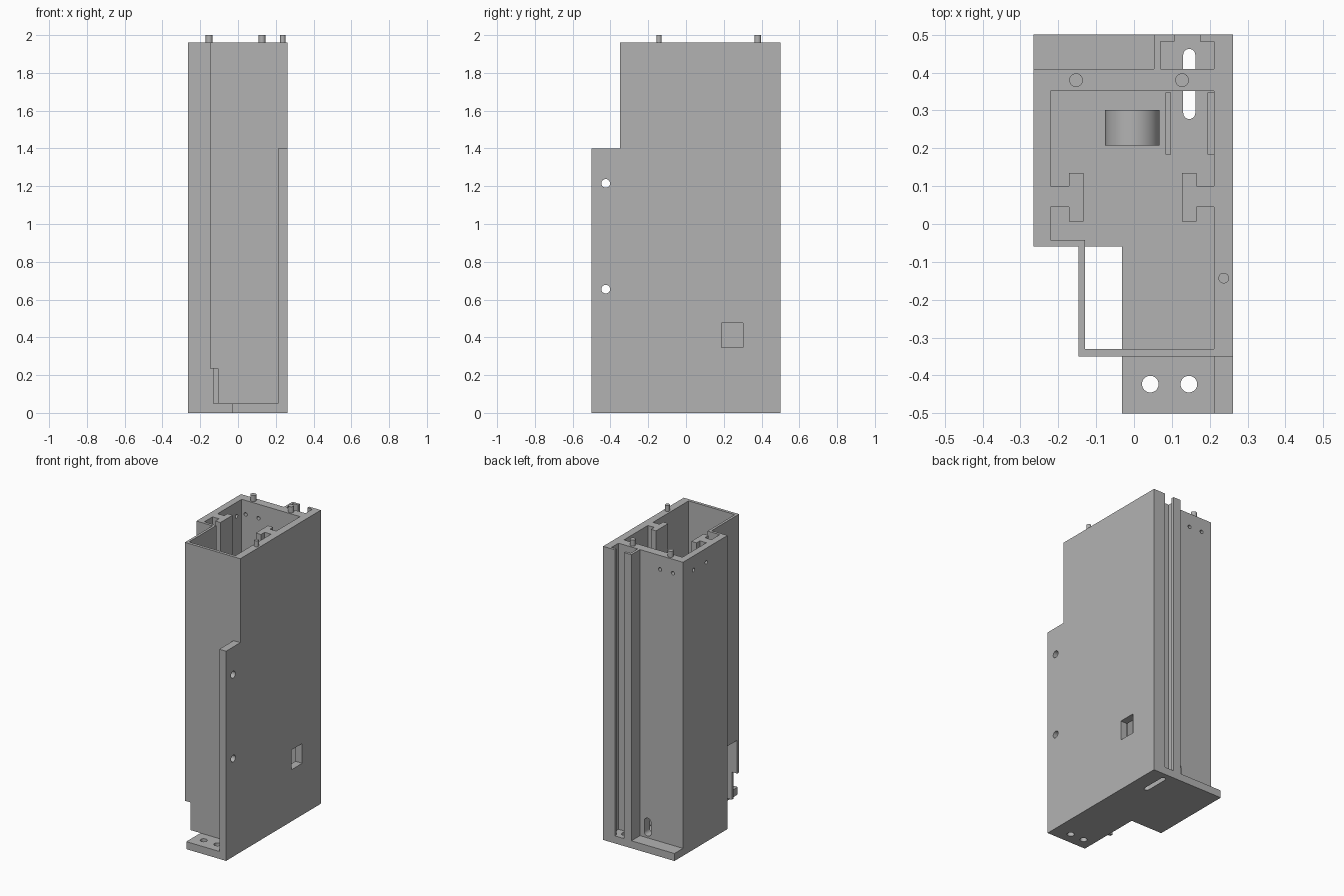
import bpy, bmesh, math
from mathutils import Matrix

old = bpy.data.objects.get("Cube")
if old:
    bpy.data.objects.remove(old, do_unlink=True)

grey = bpy.data.materials.new("plain_grey")
grey.use_nodes = True
COLOUR = (0.45, 0.45, 0.45, 1)
grey.diffuse_color = COLOUR
grey.node_tree.nodes["Principled BSDF"].inputs["Base Color"].default_value = COLOUR

FLOOR, TOP = 0.05, 1.96


def finish(name, bm):
    bmesh.ops.recalc_face_normals(bm, faces=bm.faces)
    mesh = bpy.data.meshes.new(name)
    bm.to_mesh(mesh)
    bm.free()
    mesh.materials.append(grey)
    ob = bpy.data.objects.new(name, mesh)
    bpy.context.collection.objects.link(ob)
    return ob


def prism(name, outline, z0, z1):
    bm = bmesh.new()
    face = bm.faces.new([bm.verts.new((x, y, z0)) for x, y in outline])
    up = bmesh.ops.extrude_face_region(bm, geom=[face])["geom"]
    bmesh.ops.translate(bm, vec=(0, 0, z1 - z0),
                        verts=[v for v in up if isinstance(v, bmesh.types.BMVert)])
    return finish(name, bm)


def box(name, x0, x1, y0, y1, z0, z1):
    return prism(name, [(x0, y0), (x1, y0), (x1, y1), (x0, y1)], z0, z1)


def rod(name, centre, radius, length, axis="Z"):
    bm = bmesh.new()
    bmesh.ops.create_cone(bm, cap_ends=True, segments=32, radius1=radius,
                          radius2=radius, depth=length)
    turn = {"X": Matrix.Rotation(math.pi / 2, 4, "Y"),
            "Y": Matrix.Rotation(math.pi / 2, 4, "X"), "Z": Matrix()}[axis]
    bm.transform(Matrix.Translation(centre) @ turn)
    return finish(name, bm)


def slot_outline(length, radius):
    """Rounded slot, long along the second coordinate."""
    half = length / 2 - radius
    pts = []
    for side in (1, -1):
        for i in range(13):
            a = math.pi * i / 12
            pts.append((side * radius * math.cos(a), side * (half + radius * math.sin(a))))
    return pts


def select(ob):
    bpy.ops.object.select_all(action="DESELECT")
    bpy.context.view_layer.objects.active = ob
    ob.select_set(True)


def combine(target, tool, operation):
    tool.hide_render = True
    mod = target.modifiers.new(operation.lower(), "BOOLEAN")
    mod.operation, mod.solver, mod.object = operation, "EXACT", tool
    select(target)
    bpy.ops.object.modifier_apply(modifier=mod.name)
    bpy.data.objects.remove(tool, do_unlink=True)


# Tall shell with the open C-shaped rail on its back
housing = prism("housing", [
    (-.265, .41), (-.265, -.06), (-.147, -.06), (-.147, -.35), (.262, -.35),
    (.262, .5), (.175, .5), (.175, .482), (.212, .482), (.212, .41), (.07, .41),
    (.07, .482), (.107, .482), (.107, .5), (.053, .5), (.053, .41)], FLOOR, TOP)

# Inner cavity, outlined around the two T-shaped guides
cavity = prism("cavity", [
    (-.22, .352), (-.22, .1), (-.172, .1), (-.172, .135), (-.134, .135), (-.134, .006),
    (-.172, .006), (-.172, .045), (-.22, .045), (-.22, -.042), (-.13, -.042),
    (-.13, -.33), (.212, -.33), (.212, .045), (.165, .045), (.165, .006), (.127, .006),
    (.127, .135), (.165, .135), (.165, .1), (.212, .1), (.212, .352)],
    FLOOR - .02, TOP + .1)
combine(housing, cavity, "DIFFERENCE")

# Stepped base plate and the side flange in front
combine(housing, prism("base_plate", [
    (-.265, .5), (-.265, -.06), (-.032, -.06), (-.032, -.5), (.262, -.5), (.262, .5)],
    0, FLOOR), "UNION")
combine(housing, box("flange", .212, .262, -.5, -.35, FLOOR, 1.4), "UNION")

# Openings: side window, thin wall cutaway and front corner notch
cutters = [
    box("window", .19, .3, .188, .303, .345, .477),
    box("wall_cutaway", -.2, -.13, -.33, -.06, FLOOR, .457),
    box("corner_notch", -.2, -.107, -.4, -.33, FLOOR - .02, .235),
]
# Screw holes in flange, base, back wall and side wall
cutters += [rod("flange_hole", (.237, -.425, z), .023, .2, "X") for z in (.655, 1.215)]
cutters += [rod("base_hole", (x, -.423, FLOOR), .022, .3) for x in (.043, .145)]
cutters += [rod("back_hole", (x, .38, 1.867), .012, .1, "Y") for x in (-.19, -.095)]
cutters += [rod("side_hole", (-.242, y, 1.867), .012, .1, "X") for y in (.165, .3)]

# Long slot through the floor and upright slot in the back wall
cutters.append(prism("floor_slot", [(x + .146, y + .37)
                                    for x, y in slot_outline(.185, .016)], -.1, FLOOR + .001))
back_slot = prism("back_slot", slot_outline(.12, .025), -.1, .1)
back_slot.data.transform(Matrix.Translation((-.004, .38, .122))
                         @ Matrix.Rotation(math.pi / 2, 4, "X"))
cutters.append(back_slot)
for cutter in cutters:
    combine(housing, cutter, "DIFFERENCE")

# Locating pegs on the top rim
parts = [housing]
for name, x, y, r in (("back_right_peg", -.153, .38, .018),
                      ("back_left_peg", .127, .38, .018), ("side_peg", .237, -.143, .014)):
    parts.append(rod(name, (x, y, 1.98), r, .04))

# Drum lying on the floor and the two low ribs beside it
parts.append(rod("drum", (-.004, .254, FLOOR + .071), .072, .094, "Y"))
for name, x0, x1, y1 in (("inner_rib", .083, .098, .347), ("wall_rib", .194, .212, .347)):
    box(name, x0, x1, .183, y1, FLOOR, .3)

for part in parts:
    select(part)
    bpy.ops.object.shade_smooth_by_angle(angle=math.radians(30))
